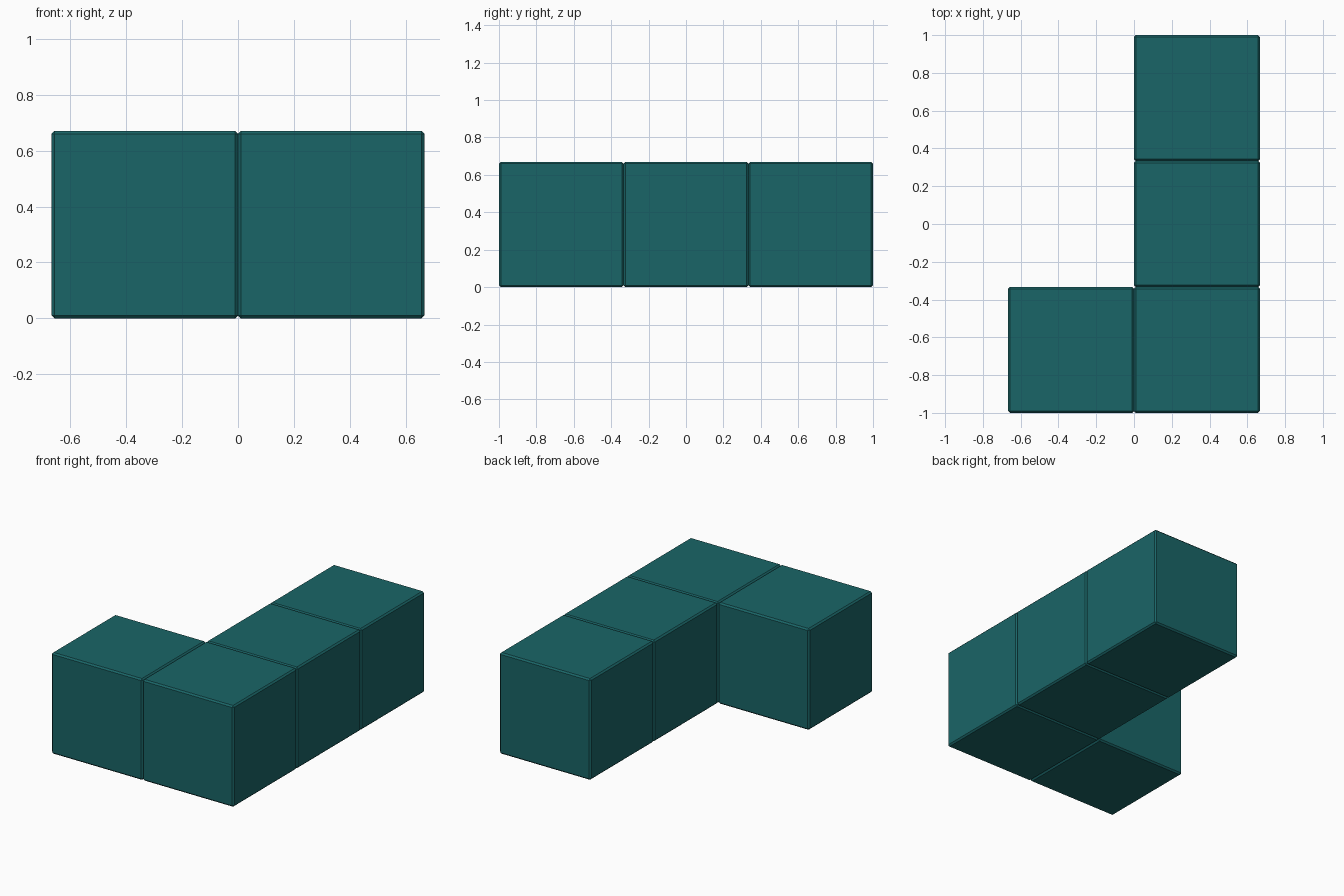
import bpy

if "Cube" in bpy.data.objects:
    bpy.data.objects.remove(bpy.data.objects["Cube"])

CELL = 2 / 3      # block pitch
HEIGHT = 0.67
BEVEL = 0.01

teal = bpy.data.materials.new("teal")
teal.diffuse_color = (0.01, 0.13, 0.135, 1)
teal.use_nodes = True
teal.node_tree.nodes["Principled BSDF"].inputs["Base Color"].default_value = teal.diffuse_color


def block(name, x, y):
    """One chamfered block standing on the floor."""
    bpy.ops.mesh.primitive_cube_add(size=1, location=(x, y, HEIGHT / 2))
    ob = bpy.context.object
    ob.name = name
    ob.scale = (CELL, CELL, HEIGHT)
    bpy.ops.object.transform_apply(location=False, rotation=False, scale=True)
    ob.data.materials.append(teal)
    mod = ob.modifiers.new("chamfer", 'BEVEL')
    mod.width = BEVEL
    mod.segments = 1
    return ob


# Long arm: three blocks in a row from front to back
for name, row in (("corner_block", -1), ("middle_block", 0), ("back_block", 1)):
    block(name, CELL / 2, row * CELL)

# Short foot to the left of the corner
block("foot_block", -CELL / 2, -CELL)
